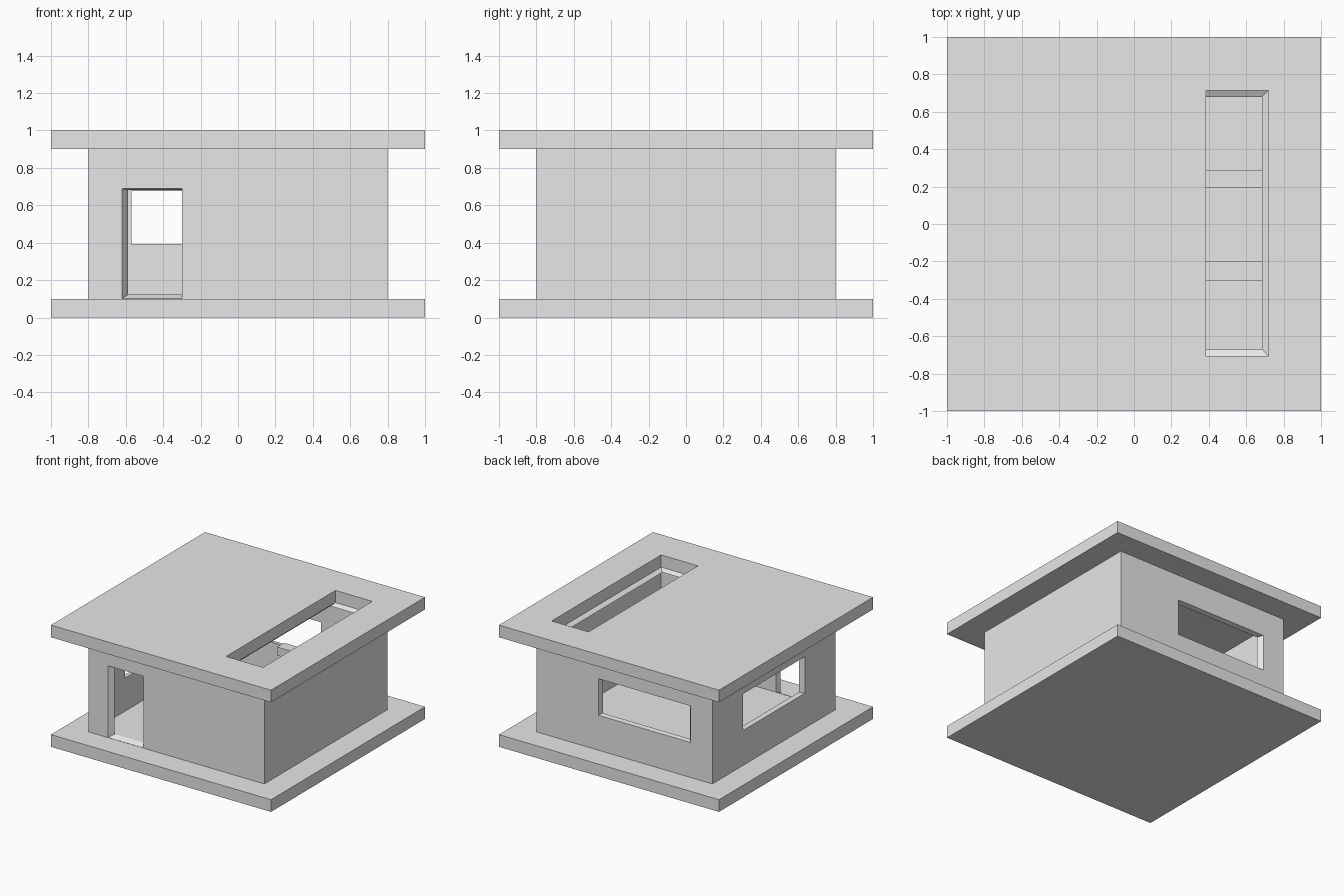
import bpy, bmesh
from mathutils import Vector

if "Cube" in bpy.data.objects:
    bpy.data.objects.remove(bpy.data.objects["Cube"])

CENTRE = Vector((0, 0, 0.5))

grey = bpy.data.materials.new("light_grey")
grey.diffuse_color = (0.8, 0.8, 0.8, 1)
grey.use_nodes = True
grey.node_tree.nodes["Principled BSDF"].inputs["Base Color"].default_value = grey.diffuse_color


def hull(name, points):
    """Convex solid around a few points."""
    bm = bmesh.new()
    for p in points:
        bm.verts.new(p)
    bmesh.ops.convex_hull(bm, input=bm.verts)
    bmesh.ops.dissolve_limit(bm, angle_limit=0.01, verts=bm.verts, edges=bm.edges)
    bmesh.ops.recalc_face_normals(bm, faces=bm.faces)
    mesh = bpy.data.meshes.new(name)
    bm.to_mesh(mesh)
    bm.free()
    mesh.materials.append(grey)
    obj = bpy.data.objects.new(name, mesh)
    bpy.context.collection.objects.link(obj)
    return obj


def corners(x, y, z):
    return [Vector((a, b, c)) for a in set(x) for b in set(y) for c in set(z)]


def box(name, x, y, z):
    return hull(name, corners(x, y, z))


def opening(name, x, y, z):
    """Cutter through a flat rectangle, tapering towards the house centre."""
    rect = corners(x, y, z)
    return hull(name, [CENTRE + (p - CENTRE) * s for p in rect for s in (1.1, 0.8)])


def cut(obj, cutter):
    cutter.hide_render = True
    mod = obj.modifiers.new("cut", 'BOOLEAN')
    mod.operation = 'DIFFERENCE'
    mod.solver = 'EXACT'
    mod.object = cutter
    bpy.context.view_layer.objects.active = obj
    bpy.ops.object.modifier_apply(modifier=mod.name)
    bpy.data.objects.remove(cutter)


SKY_X, SKY_Y = (0.385, 0.72), (-0.705, 0.715)

# Base slab and roof slab with its long skylight
box("base_slab", (-1, 1), (-1, 1), (0, 0.1))
roof = box("roof_slab", (-1, 1), (-1, 1), (0.9, 1))
cut(roof, box("skylight_cutter", SKY_X, SKY_Y, (0.8, 1.1)))

# Hollow wall shell with door, two windows and the skylight well
walls = box("walls", (-0.8, 0.8), (-0.8, 0.8), (0.1, 0.9))
cut(walls, box("room_cutter", (-0.76, 0.76), (-0.76, 0.76), (0.12, 0.88)))
cut(walls, opening("door_cutter", (-0.62, -0.30), (-0.8,), (0.102, 0.69)))
cut(walls, opening("back_window_cutter", (-0.6, 0.236), (0.8,), (0.387, 0.687)))
cut(walls, opening("left_window_cutter", (-0.8,), (-0.4, 0.4), (0.387, 0.687)))
cut(walls, opening("skylight_well_cutter", SKY_X, SKY_Y, (0.9,)))

# Cross beams seen through the skylight
for i, y in enumerate(((-0.305, -0.2), (0.195, 0.285))):
    box(f"cross_beam_{i + 1}", (0.22, 0.765), y, (0.62, 0.69))
